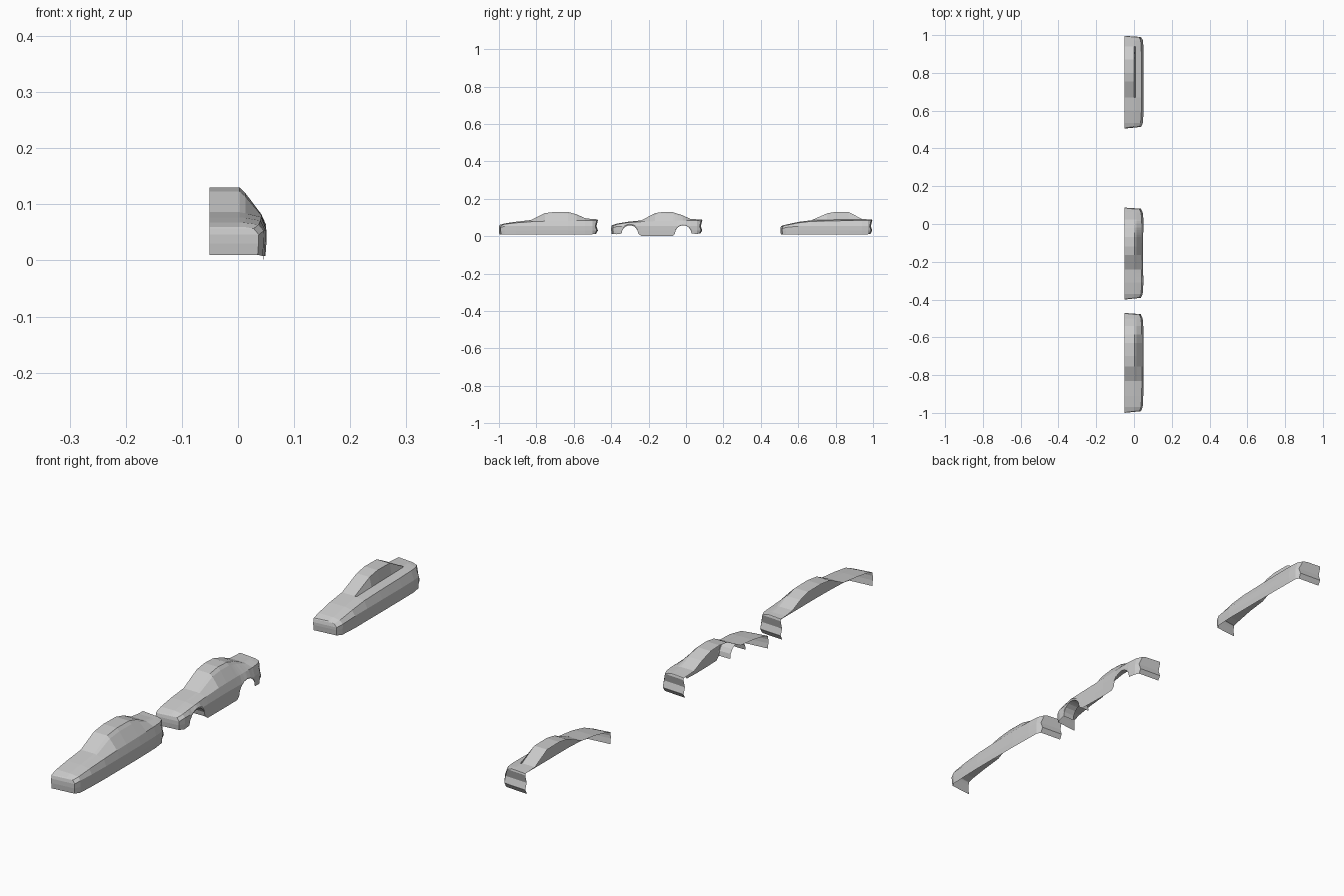
import bpy, bmesh, math

CX = -0.051   # open centre plane of every half shell


def sample(keys, y):
    # linear interpolation of the station values at y
    for a, b in zip(keys, keys[1:]):
        if y <= b[0]:
            t = (y - a[0]) / (b[0] - a[0])
            return [p + (q - p) * t for p, q in zip(a, b)]
    return list(keys[-1])


def half_shell(name, keys, nose, tail, stepped=False, arches=(), r=0.044):
    """keys: (y, top z, belt z, half-width x, bottom z); nose/tail: y offset per row."""
    ys = {k[0] for k in keys}
    steps = [-math.cos(math.pi * i / 8) * r for i in range(9)]
    for c in arches:
        ys |= {c + s for s in steps}
    ys = sorted(ys)
    bm = bmesh.new()
    rows = []
    for i, yy in enumerate(ys):
        y, zt, zb, w, z0 = sample(keys, yy)
        for c in arches:
            d = abs(y - c)
            if d <= r + 1e-6:
                z0 = 0.014 + math.sqrt(max(0, r * r - d * d))
        z4 = max(min(0.053, zb - 0.011), z0 + 0.006)
        z5 = max(0.03 if zb > 0.05 else 0.025, z0 + 0.003)
        cab = zt - zb
        if stepped:
            p = [(CX, zt), (0.001, zt), (0.008, min(zt, zb + 0.006)), (w - 0.012, zb)]
        else:
            p = [(CX, zt), (0.003, zt), (0.013, zt - 0.2 * cab), (w - 0.009, zb)]
        p += [(w, z4), (w - 0.0005, z5), (w - 0.002, z0)]
        off = nose if i == 0 else tail if i == len(ys) - 1 else [0] * 7
        rows.append([bm.verts.new((x, y + o, z)) for (x, z), o in zip(p, off)])
    # top and side skin
    for a, b in zip(rows, rows[1:]):
        for j in range(6):
            bm.faces.new((a[j], a[j + 1], b[j + 1], b[j]))
    # front and rear bumpers, running back to the centre plane
    for row, dy, front in ((rows[0], -0.009, True), (rows[-1], 0.006, False)):
        row[0].co.y += dy
        cen = [row[0]] + [bm.verts.new((CX, v.co.y + dy, v.co.z)) for v in row[2:]]
        edge = row[1:]
        for j in range(5):
            f = [cen[j], cen[j + 1], edge[j + 1], edge[j]]
            bm.faces.new(f if front else f[::-1])
    # inner wall of the front wheel arch
    if arches:
        lip = [q[6] for q in rows if abs(q[6].co.y - arches[0]) <= r + 1e-5]
        inner = [bm.verts.new((v.co.x - 0.045, v.co.y, v.co.z)) for v in lip]
        for k in range(len(lip) - 1):
            bm.faces.new((lip[k], inner[k], inner[k + 1], lip[k + 1]))
    me = bpy.data.meshes.new(name)
    bm.to_mesh(me)
    bm.free()
    ob = bpy.data.objects.new(name, me)
    bpy.context.collection.objects.link(ob)
    return ob


NOSE = [0.003, 0.003, 0.003, 0.002, 0, 0, 0.002]
TAIL = [0, 0, 0.001, 0.002, -0.006, 0.002, -0.008]

# long saloon body
half_shell("long_car_body", [
    (-0.991, 0.060, 0.057, 0.037, 0.010),
    (-0.970, 0.068, 0.064, 0.046, 0.008),
    (-0.910, 0.077, 0.071, 0.049, 0.008),
    (-0.830, 0.086, 0.077, 0.051, 0.008),
    (-0.755, 0.123, 0.080, 0.051, 0.008),
    (-0.700, 0.130, 0.081, 0.051, 0.008),
    (-0.630, 0.129, 0.082, 0.051, 0.008),
    (-0.585, 0.117, 0.083, 0.050, 0.008),
    (-0.540, 0.096, 0.083, 0.049, 0.008),
    (-0.500, 0.091, 0.083, 0.046, 0.010),
    (-0.479, 0.090, 0.083, 0.036, 0.012)], NOSE, TAIL)

# coupe body with wheel arches
half_shell("arched_car_body", [
    (-0.391, 0.058, 0.055, 0.037, 0.012),
    (-0.370, 0.067, 0.063, 0.046, 0.010),
    (-0.310, 0.077, 0.073, 0.050, 0.008),
    (-0.240, 0.084, 0.077, 0.048, 0.002),
    (-0.165, 0.123, 0.080, 0.047, 0.001),
    (-0.120, 0.130, 0.081, 0.047, 0.001),
    (-0.070, 0.128, 0.082, 0.048, 0.002),
    (-0.020, 0.112, 0.083, 0.050, 0.008),
    (0.025, 0.092, 0.083, 0.050, 0.014),
    (0.060, 0.090, 0.083, 0.046, 0.012),
    (0.079, 0.089, 0.082, 0.037, 0.014)], NOSE, TAIL, arches=(-0.300, -0.015))

# plain body with a narrow raised cabin
half_shell("stepped_car_body", [
    (0.514, 0.054, 0.051, 0.037, 0.010),
    (0.535, 0.062, 0.058, 0.047, 0.008),
    (0.600, 0.076, 0.071, 0.051, 0.008),
    (0.670, 0.085, 0.079, 0.051, 0.008),
    (0.755, 0.122, 0.081, 0.051, 0.008),
    (0.800, 0.130, 0.082, 0.051, 0.008),
    (0.870, 0.129, 0.083, 0.051, 0.008),
    (0.940, 0.092, 0.084, 0.050, 0.008),
    (0.972, 0.090, 0.084, 0.047, 0.010),
    (0.988, 0.089, 0.083, 0.038, 0.012)], NOSE, TAIL, stepped=True)
